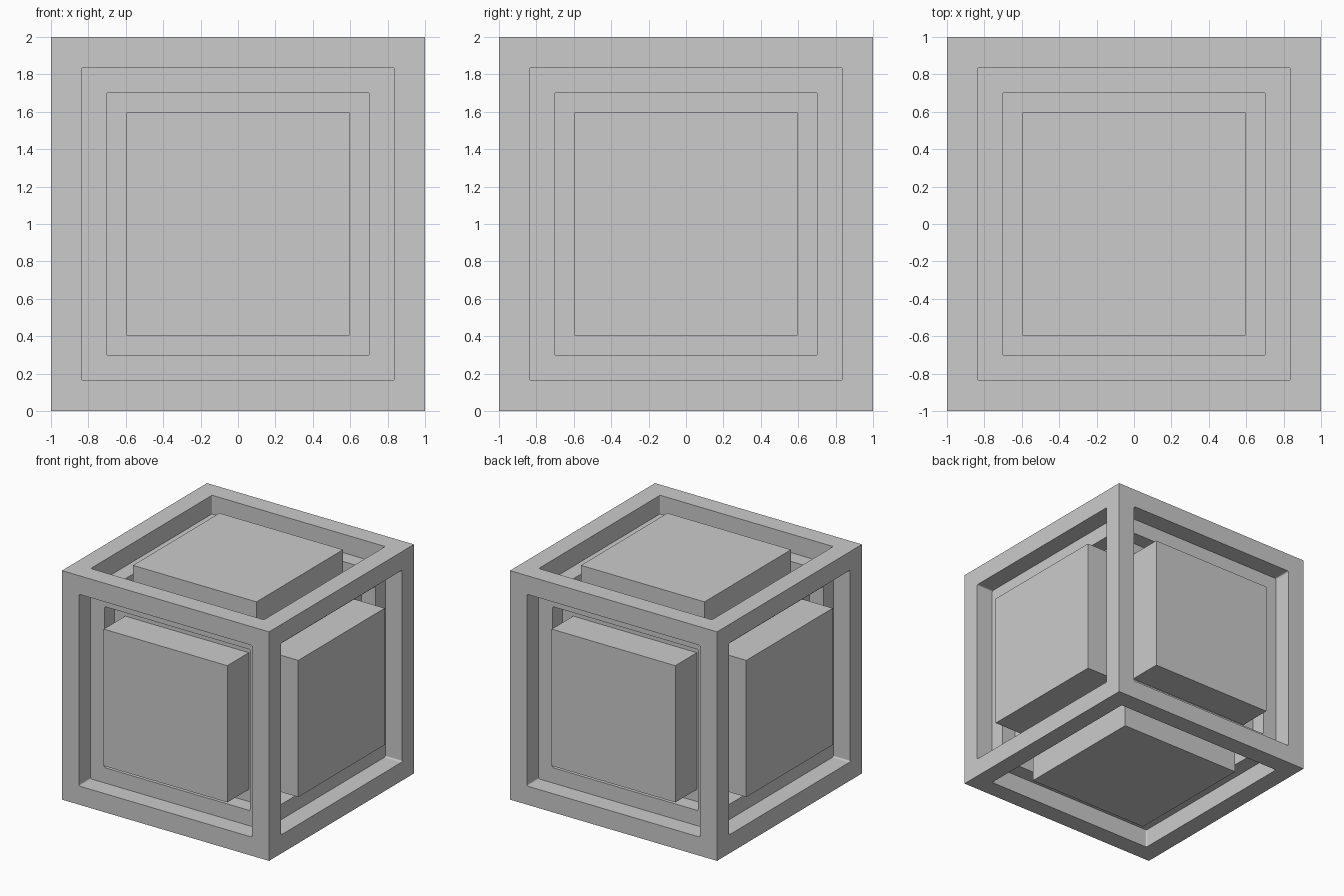
import bpy, bmesh
from math import pi, sin, cos
from mathutils import Matrix, Vector

if "Cube" in bpy.data.objects:
    bpy.data.objects.remove(bpy.data.objects["Cube"])

ARC = 4  # points per rounded corner


def ring(bm, half, radius, height, rot):
    """Square loop with optionally rounded corners, facing one cube side."""
    verts = []
    for k in range(4):
        for j in range(ARC):
            a = k * pi / 2 + j / (ARC - 1) * pi / 2
            sx, sy = (1, -1, -1, 1)[k], (1, 1, -1, -1)[k]
            p = Vector((sx * (half - radius) + radius * cos(a),
                        sy * (half - radius) + radius * sin(a), height))
            verts.append(bm.verts.new(rot @ p))
    return verts


def six_sided(name, rings, cap):
    """Lay the stepped ring profile on all six sides of the cube."""
    bm = bmesh.new()
    rots = [Matrix.Rotation(i * pi / 2, 3, 'X') for i in range(4)]
    rots += [Matrix.Rotation(s * pi / 2, 3, 'Y') for s in (1, -1)]
    for rot in rots:
        loops = [ring(bm, *r, rot) for r in rings]
        n = len(loops[0])
        for a, b in zip(loops, loops[1:]):
            for i in range(n):
                j = (i + 1) % n
                bm.faces.new((a[i], a[j], b[j], b[i]))
        if cap:
            bm.faces.new(loops[-1])
    bmesh.ops.remove_doubles(bm, verts=bm.verts, dist=0.0005)
    mesh = bpy.data.meshes.new(name)
    bm.to_mesh(mesh)
    bm.free()
    obj = bpy.data.objects.new(name, mesh)
    obj.location.z = 1
    bpy.context.collection.objects.link(obj)


OUT, MID, CORE, PANEL, R = 1.0, 0.837, 0.703, 0.597, 0.012

# Outer edge frame, recessed inner frame and core floor around the panels
six_sided("stepped_frame", [(OUT, 0, OUT), (MID, R, OUT), (MID, R, MID),
                            (CORE, R, MID), (CORE, R, CORE), (PANEL, 0, CORE)], False)

# Raised square panels, flush with the outer frame
six_sided("raised_panels", [(PANEL, 0, CORE), (PANEL, 0, OUT)], True)
